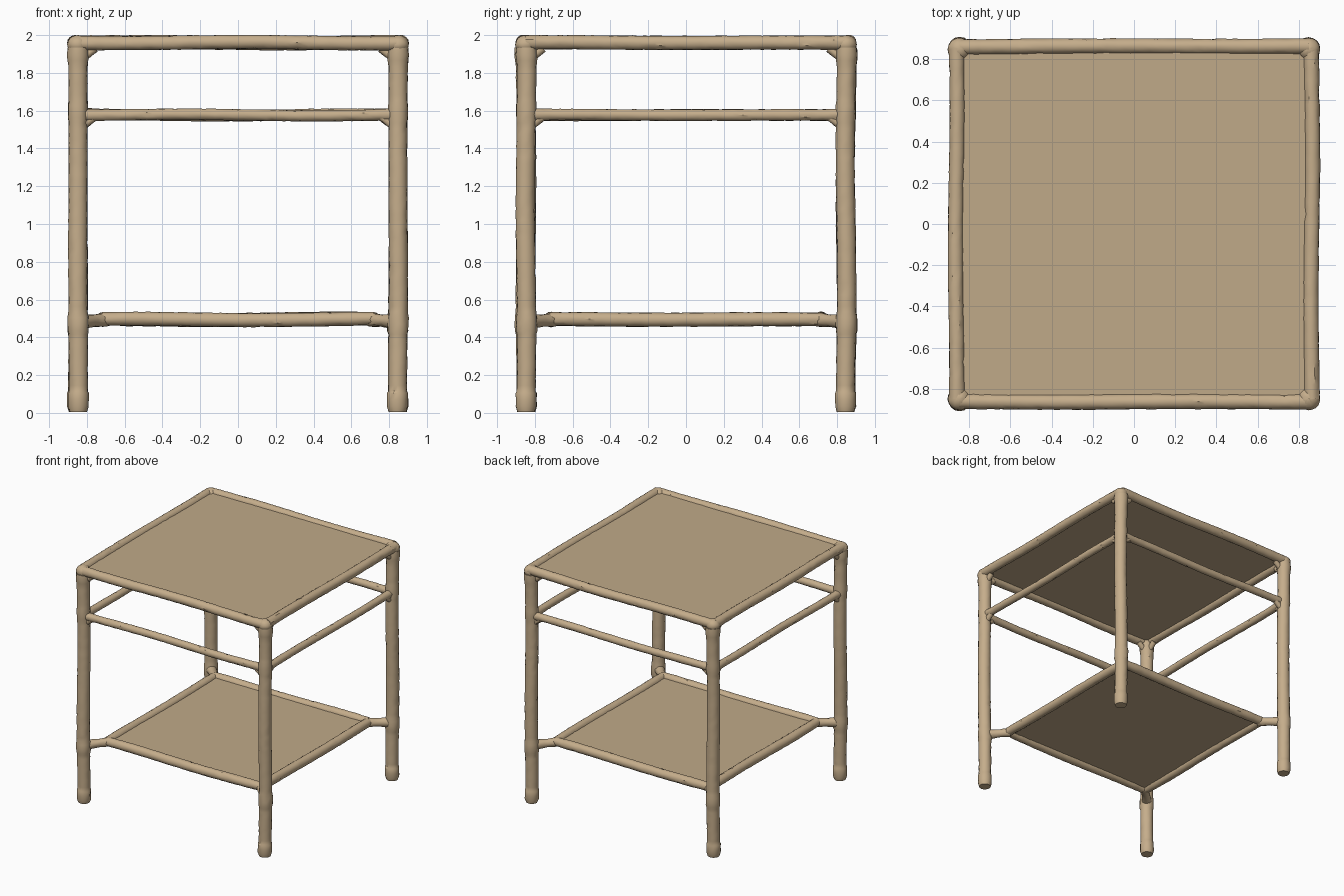
import bpy, bmesh, math, random
from mathutils import Vector

if "Cube" in bpy.data.objects:
    bpy.data.objects.remove(bpy.data.objects["Cube"])

random.seed(4)


def material(name, rgb):
    m = bpy.data.materials.new(name)
    m.diffuse_color = (*rgb, 1)
    m.use_nodes = True
    m.node_tree.nodes["Principled BSDF"].inputs["Base Color"].default_value = m.diffuse_color
    return m


BARK = material("tan_bark", (0.56, 0.42, 0.26))
BOARD = material("tan_board", (0.53, 0.40, 0.25))
SIDES = 16


def finish(bm, name, mat, smooth=True):
    bmesh.ops.recalc_face_normals(bm, faces=bm.faces)
    me = bpy.data.meshes.new(name)
    bm.to_mesh(me)
    bm.free()
    me.materials.append(mat)
    ob = bpy.data.objects.new(name, me)
    bpy.context.collection.objects.link(ob)
    for p in me.polygons:
        p.use_smooth = smooth
    if smooth:
        bpy.context.view_layer.objects.active = ob
        ob.select_set(True)
        bpy.ops.object.shade_smooth_by_angle(angle=math.radians(35))
        ob.select_set(False)
    return ob


def branch(name, start, end, profile, rough=0.0012, step=0.03, sway=0.003):
    """Rough-barked pole; profile holds (distance from start, radius) pairs."""
    start, end = Vector(start), Vector(end)
    axis = (end - start).normalized()
    u = axis.orthogonal().normalized()
    v = axis.cross(u)
    phase = random.uniform(0, 6)
    # subdivide the profile evenly for the bark
    stations = [profile[0]]
    for (d0, r0), (d1, r1) in zip(profile, profile[1:]):
        n = max(1, round((d1 - d0) / step))
        stations += [(d0 + (d1 - d0) * i / n, r0 + (r1 - r0) * i / n)
                     for i in range(1, n + 1)]
    bm = bmesh.new()
    rings = []
    for d, r in stations:
        c = start + axis * d + (u * math.sin(d * 5 + phase) + v * math.cos(d * 4 + phase)) * sway
        ring = []
        for k in range(SIDES):
            a = 2 * math.pi * k / SIDES
            flake = 0.004 if random.random() < 0.025 else 0
            rr = r + random.uniform(-rough, rough) - flake
            ring.append(bm.verts.new(c + (u * math.cos(a) + v * math.sin(a)) * rr))
        rings.append(ring)
    for a, b in zip(rings, rings[1:]):
        for k in range(SIDES):
            j = (k + 1) % SIDES
            bm.faces.new((a[k], a[j], b[j], b[k]))
    bm.faces.new(rings[0])
    bm.faces.new(rings[-1])
    return finish(bm, name, BARK)


def rails(name, half, offset, z, radius, flare):
    """Four rails around a square, each slightly thicker at its ends."""
    length = 2 * half
    prof = [(0, flare), (0.07, flare), (0.12, radius),
            (length - 0.12, radius), (length - 0.07, flare), (length, flare)]
    for s, fb, lr in ((-1, "front", "left"), (1, "back", "right")):
        branch(f"{name}_{fb}", (-half, s * offset, z), (half, s * offset, z), prof)
        branch(f"{name}_{lr}", (s * offset, -half, z), (s * offset, half, z), prof)


def panel(name, half, z, thick):
    bm = bmesh.new()
    bmesh.ops.create_cube(bm, size=1)
    for vert in bm.verts:
        vert.co = Vector((vert.co.x * 2 * half, vert.co.y * 2 * half, z + vert.co.z * thick))
    finish(bm, name, BOARD, smooth=False)


LEG = 0.847
# legs: chamfered foot, ankle ring, shelf joint collar, top collar
leg_profile = [(0.0, 0.046), (0.03, 0.055), (0.10, 0.055), (0.11, 0.050),
               (0.41, 0.051), (0.43, 0.056), (0.50, 0.056), (0.53, 0.051),
               (1.53, 0.050), (1.56, 0.053), (1.62, 0.053), (1.65, 0.050),
               (1.83, 0.051), (1.89, 0.058), (1.93, 0.055)]
for sx in (-1, 1):
    for sy in (-1, 1):
        tag = ("left" if sx < 0 else "right") + ("_front" if sy < 0 else "_back")
        branch(f"leg_{tag}", (sx * LEG, sy * LEG, 0.005), (sx * LEG, sy * LEG, 2), leg_profile)

        # rounded knuckle where the top rails meet
        bm = bmesh.new()
        bmesh.ops.create_uvsphere(bm, u_segments=20, v_segments=12, radius=0.055)
        for vert in bm.verts:
            vert.co.z *= 0.88
            vert.co += Vector((sx * 0.849, sy * 0.849, 1.951)) + Vector(
                [random.uniform(-0.001, 0.001) for _ in range(3)])
        finish(bm, f"top_knuckle_{tag}", BARK)

        # diagonal strut from the leg to the shelf corner
        a = Vector((sx * 0.84, sy * 0.84, 0.482))
        b = Vector((sx * 0.70, sy * 0.70, 0.493))
        branch(f"shelf_strut_{tag}", a, b,
               [(0, 0.042), (0.06, 0.036), (0.11, 0.032), ((b - a).length, 0.037)], sway=0)

        # small braces under the middle and top rails
        for dx, dy, side in ((1, 0, "x"), (0, 1, "y")):
            for z, part in ((1.545, "middle"), (1.905, "top")):
                p = Vector((sx * LEG, sy * LEG, z - 0.045))
                q = Vector((sx * (LEG - 0.09 * dx), sy * (LEG - 0.09 * dy), z + 0.025))
                branch(f"{part}_brace_{tag}_{side}", p, q,
                       [(0, 0.022), ((q - p).length, 0.022)], sway=0)

rails("top_rail", 0.85, 0.863, 1.96, 0.037, 0.038)
rails("middle_rail", 0.845, 0.845, 1.577, 0.030, 0.032)
rails("shelf_rail", 0.72, 0.715, 0.495, 0.037, 0.035)

panel("table_top", 0.85, 1.965, 0.016)
panel("shelf_board", 0.71, 0.497, 0.016)
